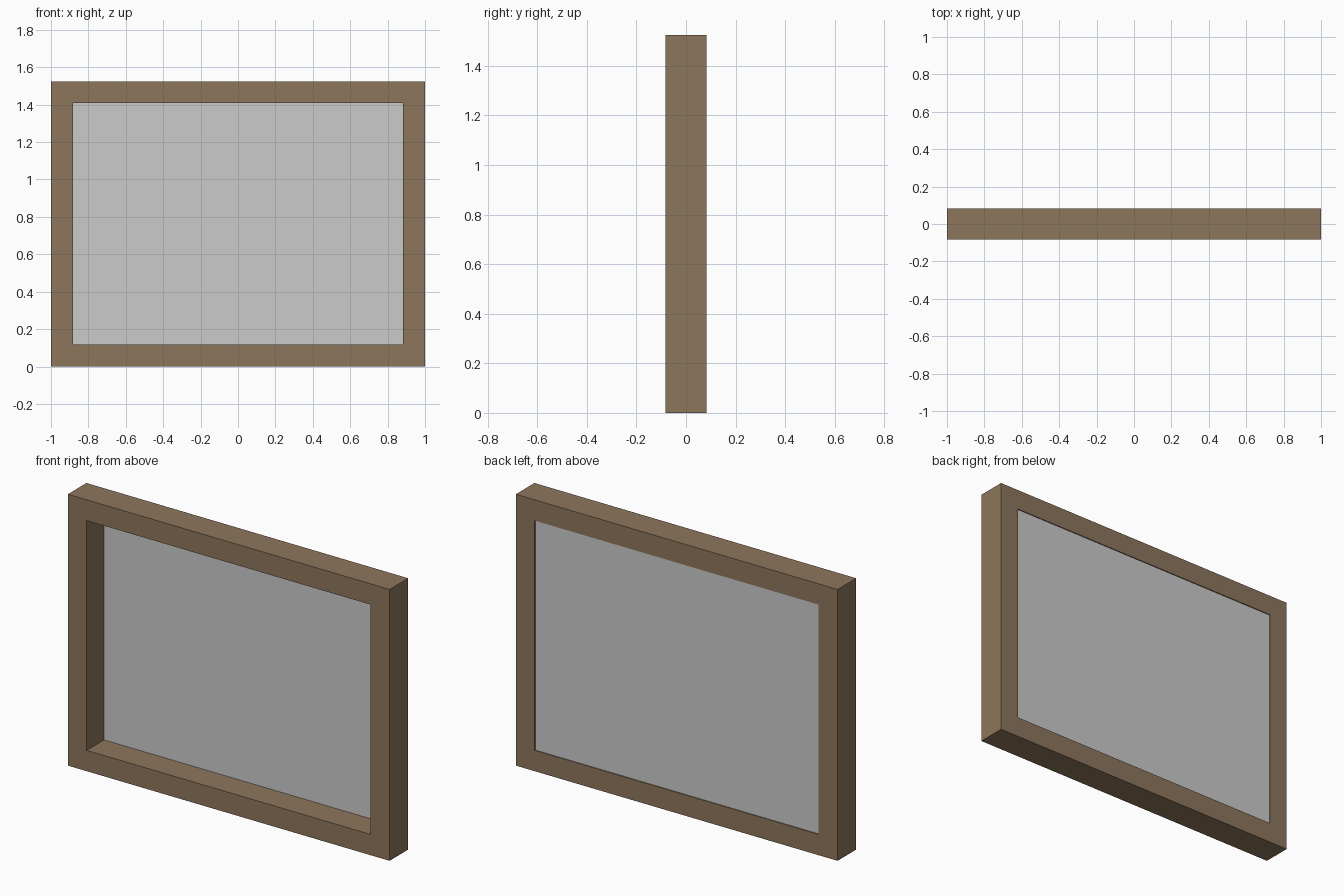
import bpy
import bmesh

if "Cube" in bpy.data.objects:
    bpy.data.objects.remove(bpy.data.objects["Cube"])

W, H, D = 1.0, 1.525, 0.0825   # half width, height, half depth
B = 0.117                      # border width

def finish(bm, name):
    bmesh.ops.recalc_face_normals(bm, faces=bm.faces)
    me = bpy.data.meshes.new(name)
    bm.to_mesh(me)
    bm.free()
    ob = bpy.data.objects.new(name, me)
    bpy.context.collection.objects.link(ob)
    return ob

def rect(bm, inset, y):
    x, lo, hi = W - inset, inset, H - inset
    return [bm.verts.new(p) for p in ((-x, y, lo), (x, y, lo), (x, y, hi), (-x, y, hi))]

# frame: four rectangular loops bridged into a closed ring
bm = bmesh.new()
loops = [rect(bm, 0, -D), rect(bm, 0, D), rect(bm, B, D), rect(bm, B, -D)]
for i in range(4):
    a, b = loops[i], loops[(i + 1) % 4]
    for j in range(4):
        k = (j + 1) % 4
        bm.faces.new((a[j], a[k], b[k], b[j]))
frame = finish(bm, "frame")
wood = bpy.data.materials.new("wood")
wood.diffuse_color = (0.27, 0.18, 0.107, 1)
wood.use_nodes = True
wood.node_tree.nodes["Principled BSDF"].inputs["Base Color"].default_value = wood.diffuse_color
frame.data.materials.append(wood)

# thin panel set just inside the back of the frame
bm = bmesh.new()
front, back = rect(bm, B, 0.072), rect(bm, B, 0.077)
bm.faces.new(front)
bm.faces.new(back)
for j in range(4):
    k = (j + 1) % 4
    bm.faces.new((front[j], front[k], back[k], back[j]))
finish(bm, "back_panel")
